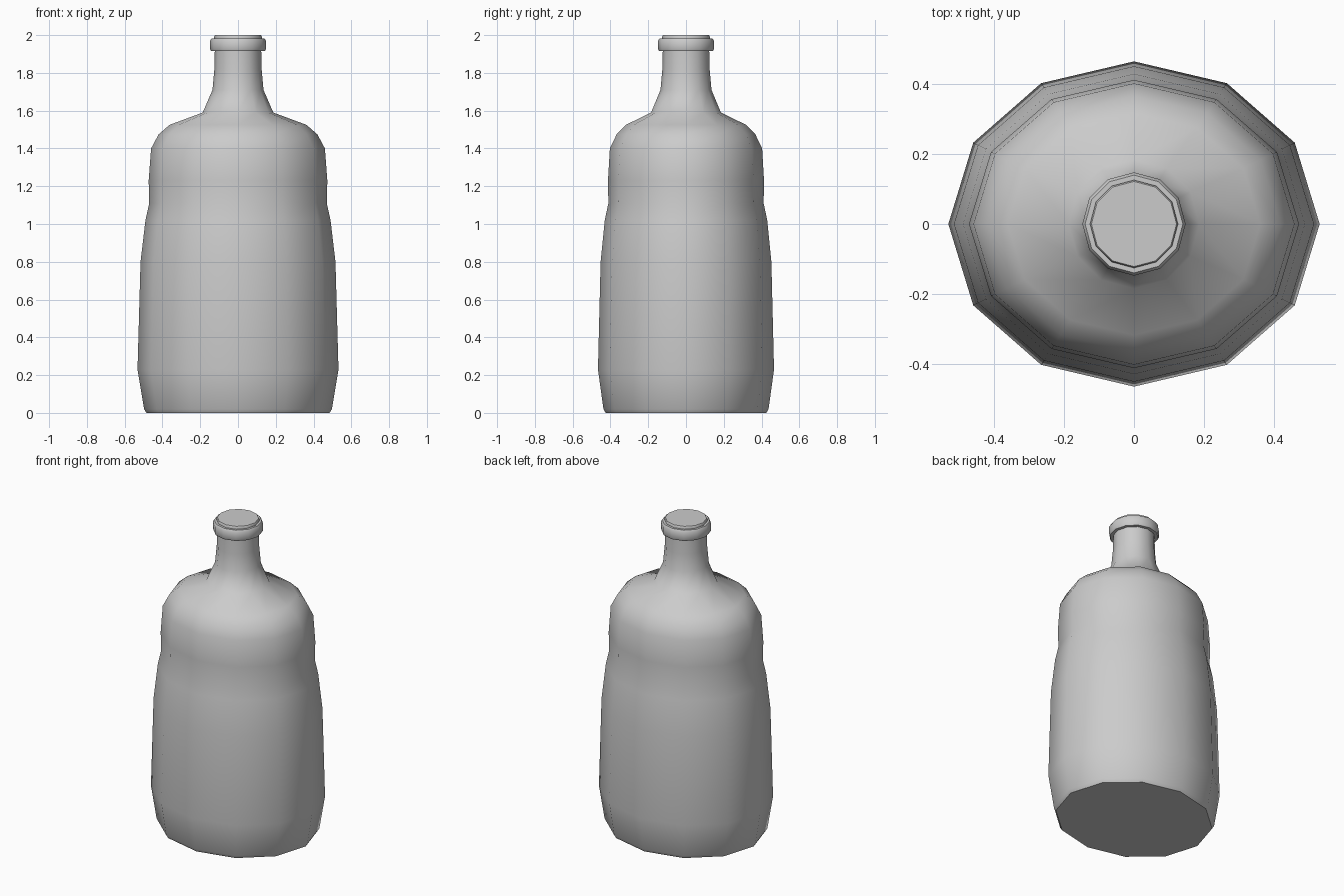
import bpy, bmesh, math

if "Cube" in bpy.data.objects:
    bpy.data.objects.remove(bpy.data.objects["Cube"])

SIDES = 12

# Profile from base to mouth: half-width in x, half-width in y, height
PROFILE = [
    (0.485, 0.425, 0.0), (0.497, 0.437, 0.02), (0.532, 0.466, 0.23),
    (0.516, 0.452, 0.80), (0.49, 0.43, 1.02), (0.47, 0.411, 1.11),
    (0.473, 0.413, 1.23), (0.46, 0.403, 1.40), (0.42, 0.367, 1.475),
    (0.362, 0.318, 1.525), (0.187, 0.185, 1.59),
    (0.135, 0.135, 1.71), (0.125, 0.125, 1.82), (0.123, 0.123, 1.915),
    # collar ring
    (0.143, 0.143, 1.915), (0.148, 0.148, 1.925),
    (0.148, 0.148, 1.97), (0.14, 0.14, 1.983),
    # mouth
    (0.126, 0.126, 1.983), (0.126, 0.126, 1.993), (0.122, 0.122, 2.0),
]

# Loft the bottle through its rings
bm = bmesh.new()
rings = []
for rx, ry, z in PROFILE:
    angles = [2 * math.pi * i / SIDES for i in range(SIDES)]
    rings.append([bm.verts.new((rx * math.cos(a), ry * math.sin(a), z)) for a in angles])
for lo, hi in zip(rings, rings[1:]):
    for i in range(SIDES):
        j = (i + 1) % SIDES
        bm.faces.new((lo[i], lo[j], hi[j], hi[i]))

# Flat base and closed top
bm.faces.new(rings[0][::-1])
bm.faces.new(rings[-1])
bmesh.ops.recalc_face_normals(bm, faces=bm.faces)

mesh = bpy.data.meshes.new("bottle")
bm.to_mesh(mesh)
bm.free()
bottle = bpy.data.objects.new("bottle", mesh)
bpy.context.collection.objects.link(bottle)

# Smooth sides, sharp base and collar edges
bpy.context.view_layer.objects.active = bottle
bottle.select_set(True)
bpy.ops.object.shade_smooth_by_angle(angle=math.radians(50))
